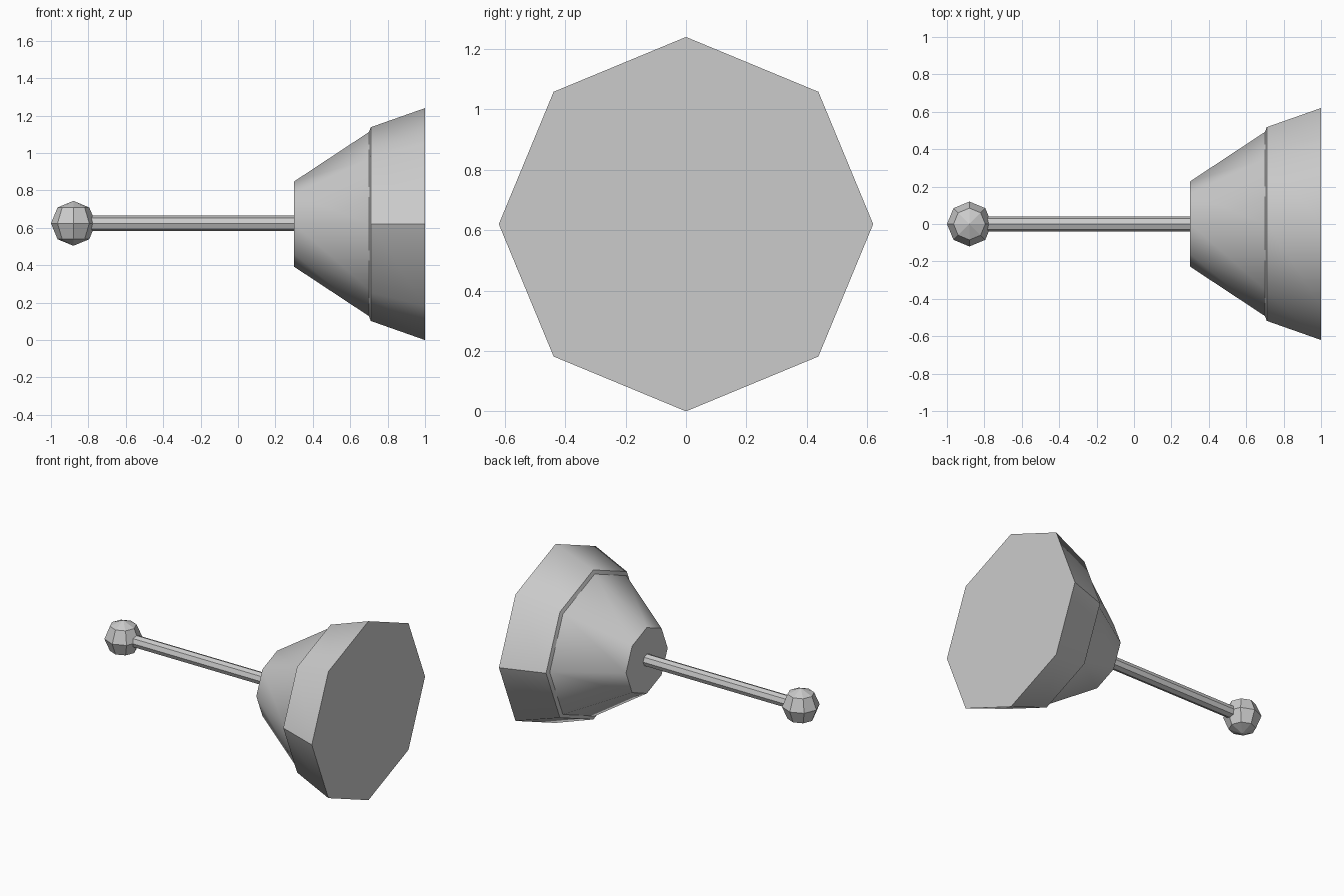
import bpy, bmesh, math
from mathutils import Matrix, Vector

if "Cube" in bpy.data.objects:
    bpy.data.objects.remove(bpy.data.objects["Cube"])

SIDES = 8
CUP_Z = 0.62
ROD_Z = 0.624


def finish(bm, name):
    bmesh.ops.recalc_face_normals(bm, faces=bm.faces[:])
    mesh = bpy.data.meshes.new(name)
    bm.to_mesh(mesh)
    bm.free()
    obj = bpy.data.objects.new(name, mesh)
    bpy.context.collection.objects.link(obj)
    return obj


def turned(name, profile, z, smooth=False):
    """Eight-sided solid turned about the x direction from (x, radius) pairs."""
    bm = bmesh.new()
    rings = []
    for x, r in profile:
        angles = [2 * math.pi * i / SIDES for i in range(SIDES)]
        rings.append([bm.verts.new((x, r * math.cos(a), z + r * math.sin(a))) for a in angles])
    for a, b in zip(rings, rings[1:]):
        for i in range(SIDES):
            j = (i + 1) % SIDES
            face = bm.faces.new((a[i], a[j], b[j], b[i]))
            face.smooth = smooth
    bm.faces.new(rings[0])
    bm.faces.new(rings[-1])
    if smooth:
        # Crisp rings, plus the two side creases on the outer lip
        for ring in rings:
            for i in range(SIDES):
                bm.edges.get((ring[i], ring[(i + 1) % SIDES])).smooth = False
        for i in (0, SIDES // 2):
            bm.edges.get((rings[-2][i], rings[-1][i])).smooth = False
    return finish(bm, name)


# Flared cup with a stepped lip and closed ends
turned("cup", [(0.30, 0.228), (0.70, 0.492), (0.71, 0.518), (1.00, 0.62)], CUP_Z, smooth=True)

# Thin faceted handle, running into the ball
turned("handle", [(-0.88, 0.041), (0.31, 0.041)], ROD_Z)

# Low-poly ball at the handle end
bm = bmesh.new()
bmesh.ops.create_uvsphere(bm, u_segments=SIDES, v_segments=4, radius=0.12,
                          matrix=Matrix.Translation(Vector((-0.88, 0, ROD_Z))))
finish(bm, "end_ball")
